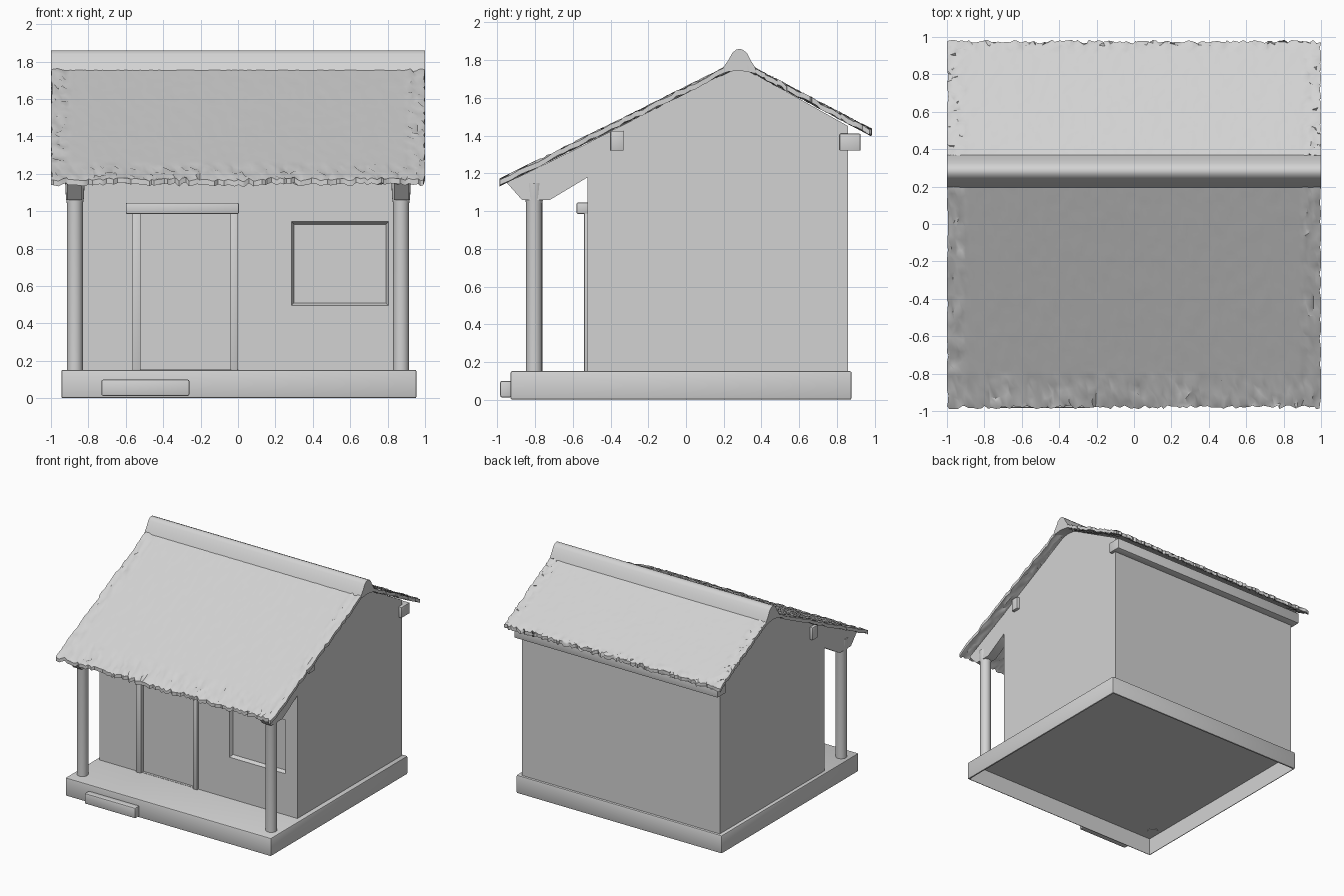
import bpy, bmesh, math, random
from mathutils import Vector

if "Cube" in bpy.data.objects:
    bpy.data.objects.remove(bpy.data.objects["Cube"])

random.seed(4)
grey = bpy.data.materials.new("light grey")
grey.diffuse_color = (0.65, 0.65, 0.65, 1)
grey.use_nodes = True
grey.node_tree.nodes["Principled BSDF"].inputs["Base Color"].default_value = grey.diffuse_color


def finish(name, bm, smooth=True):
    bmesh.ops.recalc_face_normals(bm, faces=bm.faces)
    me = bpy.data.meshes.new(name)
    bm.to_mesh(me)
    bm.free()
    me.materials.append(grey)
    ob = bpy.data.objects.new(name, me)
    bpy.context.collection.objects.link(ob)
    if smooth:
        bpy.ops.object.select_all(action='DESELECT')
        ob.select_set(True)
        bpy.context.view_layer.objects.active = ob
        bpy.ops.object.shade_smooth_by_angle(angle=math.radians(40))
    return ob


def box(name, x0, x1, y0, y1, z0, z1, bevel=0.0, hollow=0.0):
    """Box; hollow pushes the underside up, leaving a thin rim."""
    bm = bmesh.new()
    bmesh.ops.create_cube(bm, size=1)
    for v in bm.verts:
        v.co = Vector(((x0 + x1) / 2 + v.co.x * (x1 - x0),
                       (y0 + y1) / 2 + v.co.y * (y1 - y0),
                       (z0 + z1) / 2 + v.co.z * (z1 - z0)))
    if bevel:
        bmesh.ops.bevel(bm, geom=bm.edges[:], offset=bevel, segments=2,
                        profile=0.5, affect='EDGES')
    if hollow:
        bm.normal_update()
        under = min(bm.faces, key=lambda f: f.normal.z * f.calc_area())
        bmesh.ops.inset_region(bm, faces=[under], thickness=0.002)
        res = bmesh.ops.extrude_discrete_faces(bm, faces=[under])
        bmesh.ops.translate(bm, verts=res["faces"][0].verts, vec=(0, 0, hollow))
    return finish(name, bm)


def extrude_x(name, profile, x0, x1, smooth=True):
    """Extrude a (y, z) outline along x."""
    bm = bmesh.new()
    f = bm.faces.new([bm.verts.new((x0, y, z)) for y, z in profile])
    res = bmesh.ops.extrude_face_region(bm, geom=[f], use_keep_orig=True)
    verts = [g for g in res["geom"] if isinstance(g, bmesh.types.BMVert)]
    bmesh.ops.translate(bm, verts=verts, vec=(x1 - x0, 0, 0))
    return finish(name, bm, smooth)


def lathe(name, x, y, rings, n=20):
    """Round post from (radius, z) rings."""
    bm = bmesh.new()
    loops = [[bm.verts.new((x + r * math.cos(2 * math.pi * i / n),
                            y + r * math.sin(2 * math.pi * i / n), z))
              for i in range(n)] for r, z in rings]
    for a, b in zip(loops, loops[1:]):
        for i in range(n):
            j = (i + 1) % n
            bm.faces.new((a[i], a[j], b[j], b[i]))
    bm.faces.new(loops[0])
    bm.faces.new(loops[-1])
    return finish(name, bm)


# Plinth, open underneath, and doorstep
box("plinth", -0.945, 0.955, -0.93, 0.878, 0, 0.152, 0.01, hollow=0.145)
box("doorstep", -0.73, -0.26, -0.985, -0.925, 0.012, 0.1, 0.01)

# House body with gable ends
house = extrude_x("house_walls", [(-0.522, 0.15), (0.86, 0.15), (0.86, 1.45),
                                  (0.36, 1.73), (0.28, 1.76), (0.2, 1.73),
                                  (-0.522, 1.36)], -0.915, 0.915, False)


# Shallow tapered recesses for doorway and window
def recess(name, x0, x1, z0, z1, depth, taper):
    cut = box(name, x0, x1, -0.6, -0.522 + depth, z0, z1)
    for v in cut.data.vertices:
        if v.co.y > -0.55:
            v.co.x += taper if v.co.x < (x0 + x1) / 2 else -taper
            v.co.z += taper if v.co.z < (z0 + z1) / 2 else -taper
    cut.hide_render = True
    mod = house.modifiers.new(name, 'BOOLEAN')
    mod.object = cut
    mod.solver = 'EXACT'
    bpy.context.view_layer.objects.active = house
    bpy.ops.object.modifier_apply(modifier=name)
    bpy.data.objects.remove(cut)


recess("doorway_cutter", -0.525, -0.035, 0.154, 1.0, 0.02, 0.0)
recess("window_cutter", 0.25, 0.84, 0.46, 0.98, 0.03, 0.05)

# Door frame
box("door_jamb_left", -0.565, -0.52, -0.54, -0.5, 0.15, 1.0, 0.004)
box("door_jamb_right", -0.04, 0.0, -0.54, -0.5, 0.15, 1.0, 0.004)
box("door_lintel", -0.6, 0.005, -0.58, -0.5, 0.985, 1.045, 0.008)

# Porch posts and side braces, mirrored
for side, s in (("left", -1), ("right", 1)):
    lathe("porch_post_" + side, s * 0.872, -0.805,
          [(0.043, 0.14), (0.043, 1.04), (0.048, 1.07), (0.052, 1.15)])
    extrude_x("porch_brace_" + side,
              [(-0.95, 1.15), (-0.87, 1.06), (-0.72, 1.06), (-0.52, 1.18),
               (-0.52, 1.36)], s * 0.835, s * 0.915)

# Eave beams running the full width
box("front_purlin", -0.94, 0.94, -0.4, -0.33, 1.32, 1.425, 0.005)
box("back_purlin", -0.94, 0.94, 0.815, 0.925, 1.32, 1.41, 0.005)


# Thatched roof slopes with ragged edges
def slope(name, y_top, z_top, y_eave, z_eave, eave_fray):
    nx, ny = 100, 36
    out = 1 if y_eave > 0 else -1
    bm = bmesh.new()
    rows = []
    for j in range(ny + 1):
        t = j / ny
        row = []
        for i in range(nx + 1):
            x = -1 + 2 * i / nx
            y = y_top + (y_eave - y_top) * t
            near = 1 - abs(x) < 0.09 or abs(y_eave - y) < eave_fray
            if near:
                x = max(-1, min(1, x + random.uniform(-0.009, 0.009)))
                y += random.uniform(-0.015, 0.015)
                if j == ny:
                    y = y_eave - out * random.uniform(0, 0.02)
            z = z_top + (z_eave - z_top) * (y - y_top) / (y_eave - y_top)
            amp = 0.008 if near else 0.001
            z += random.uniform(-amp, amp)
            row.append(bm.verts.new((x, y, z)))
        rows.append(row)
    for a, b in zip(rows, rows[1:]):
        for i in range(nx):
            bm.faces.new((a[i], a[i + 1], b[i + 1], b[i]))
    res = bmesh.ops.extrude_face_region(bm, geom=bm.faces[:], use_keep_orig=True)
    for v in [g for g in res["geom"] if isinstance(g, bmesh.types.BMVert)]:
        v.co.z -= 0.028
    return finish(name, bm)


slope("front_roof", 0.26, 1.785, -0.99, 1.165, 0.14)
slope("back_roof", 0.3, 1.79, 0.985, 1.43, 0.05)

# Rounded ridge cap
extrude_x("ridge_cap", [(0.19, 1.735), (0.2, 1.765), (0.225, 1.8), (0.245, 1.838),
                        (0.265, 1.855), (0.285, 1.86), (0.305, 1.853),
                        (0.325, 1.835), (0.342, 1.8), (0.365, 1.765),
                        (0.375, 1.73), (0.28, 1.745)], -1.0, 1.0)
